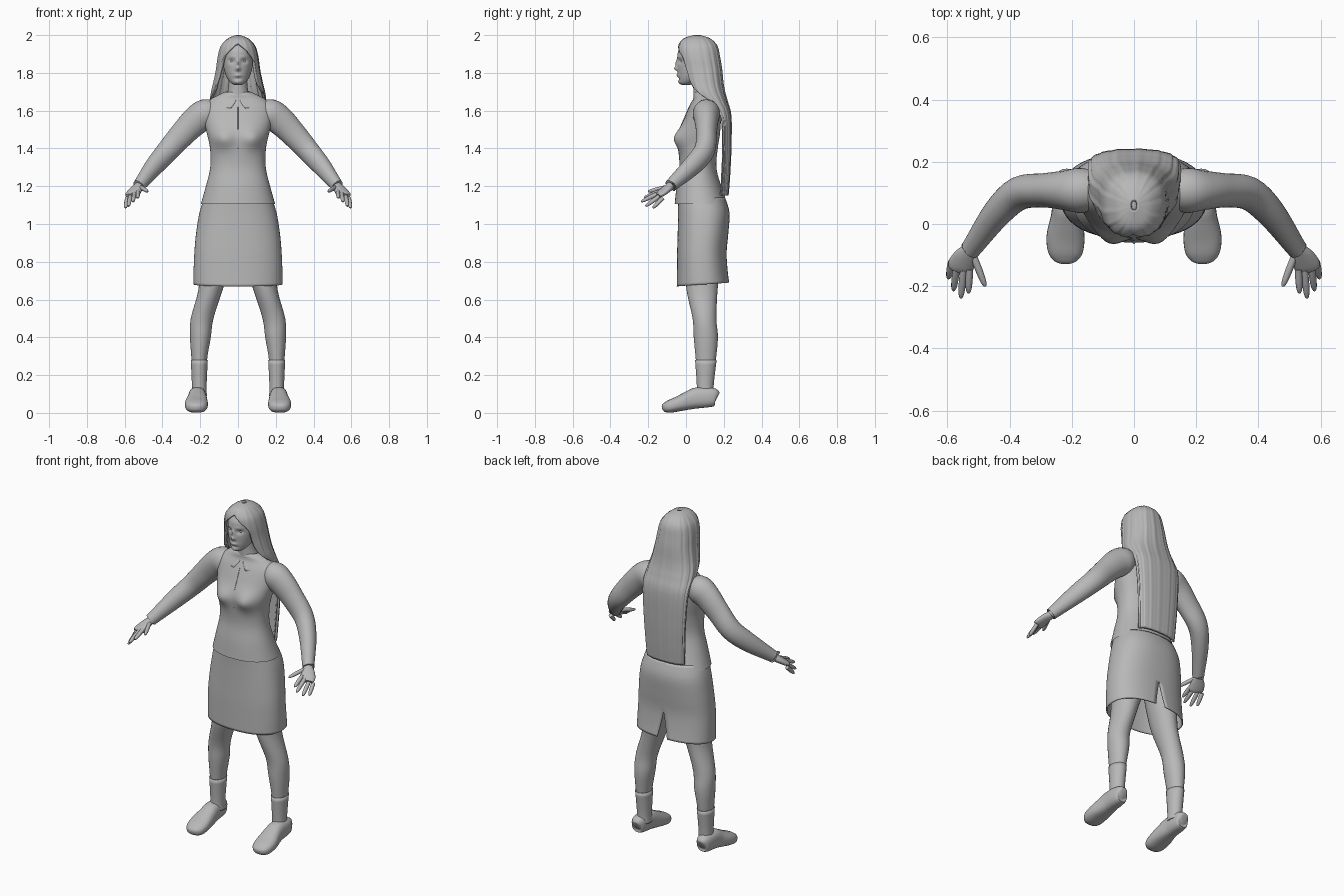
import bpy, bmesh, math
from mathutils import Vector

grey = bpy.data.materials.new("plain grey")
grey.diffuse_color = (0.48, 0.48, 0.48, 1)


def spow(v, p):
    return math.copysign(abs(v) ** p, v)


def smooth_rows(rows, n):
    """Catmull-Rom resampling of a list of rows, n steps per span."""
    out, last = [], len(rows) - 1
    for i in range(last):
        a, b, c, d = (rows[min(max(k, 0), last)] for k in (i - 1, i, i + 1, i + 2))
        for s in range(n):
            t = s / n
            out.append([0.5 * (2 * q + (r - p) * t + (2 * p - 5 * q + 4 * r - u) * t * t
                               + (3 * q - p - 3 * r + u) * t ** 3)
                        for p, q, r, u in zip(a, b, c, d)])
    return out + [list(rows[-1])]


def finish(name, bm, mirror=False, thick=0, angle=50):
    me = bpy.data.meshes.new(name)
    bm.to_mesh(me)
    bm.free()
    me.materials.append(grey)
    ob = bpy.data.objects.new(name, me)
    bpy.context.collection.objects.link(ob)
    bpy.ops.object.select_all(action='DESELECT')
    ob.select_set(True)
    bpy.context.view_layer.objects.active = ob
    bpy.ops.object.shade_smooth_by_angle(angle=math.radians(angle))
    if thick:
        m = ob.modifiers.new("thickness", 'SOLIDIFY')
        m.thickness, m.offset = thick, -1
    if mirror:
        ob.modifiers.new("mirror", 'MIRROR')
    return ob


def shell(name, rows, seg=48, n=4, p=1.0, side=1, cap=False, ripple=0, warp=None, **kw):
    """Stacked rings, top to bottom: z, cx, cy, rx, ry, half opening angle, front drop.
    side=1 puts the opening at the front, -1 at the back."""
    bm = bmesh.new()
    grid = []
    for z, cx, cy, rx, ry, a0, drop in smooth_rows([tuple(r) + (0,) * (7 - len(r)) for r in rows], n):
        a0 = max(a0, 0)
        ring = []
        for j in range(seg + 1):
            a = a0 + (2 * math.pi - 2 * a0) * j / seg
            k = 1 + ripple * (math.sin(17 * a) + 0.6 * math.sin(31 * a + 1))
            co = Vector((cx + side * rx * k * spow(math.sin(a), p),
                         cy - side * ry * k * spow(math.cos(a), p),
                         z - drop * (1 + side * math.cos(a)) / 2))
            if warp:
                warp(co, cy)
            ring.append(bm.verts.new(co))
        grid.append(ring)
    for r, s in zip(grid, grid[1:]):
        for j in range(seg):
            bm.faces.new((r[j], s[j], s[j + 1], r[j + 1]))
    bmesh.ops.remove_doubles(bm, verts=bm.verts, dist=1e-5)
    if cap:
        bmesh.ops.holes_fill(bm, edges=bm.edges, sides=0)
        bmesh.ops.recalc_face_normals(bm, faces=bm.faces)
    return finish(name, bm, **kw)


def tube(name, pts, seg=16, n=4, p=1.0, mirror=True):
    """Capped tube through points: x, y, z, sideways radius, upward radius."""
    bm = bmesh.new()
    rows = smooth_rows(pts, n)
    cs = [Vector(r[:3]) for r in rows]
    grid = []
    for i, r in enumerate(rows):
        t = (cs[min(i + 1, len(cs) - 1)] - cs[max(i - 1, 0)]).normalized()
        u = t.cross(Vector((0, 0, 1))).normalized()
        v = u.cross(t)
        grid.append([bm.verts.new(cs[i] + u * r[3] * spow(math.cos(a), p) + v * r[4] * spow(math.sin(a), p))
                     for a in (2 * math.pi * j / seg for j in range(seg))])
    for r, s in zip(grid, grid[1:]):
        for j in range(seg):
            k = (j + 1) % seg
            bm.faces.new((r[j], r[k], s[k], s[j]))
    bm.faces.new(grid[0])
    bm.faces.new(grid[-1])
    bmesh.ops.recalc_face_normals(bm, faces=bm.faces)
    return finish(name, bm, mirror=mirror)


def bump(co, x0, z0, sx, sz, h):
    return h * math.exp(-((abs(co.x) - x0) / sx) ** 2 - ((co.z - z0) / sz) ** 2)


# Head with sculpted face
def face(co, cy):
    if co.y < cy:
        co.y += (bump(co, 0, 1.85, .010, .022, -.010) + bump(co, 0, 1.822, .012, .011, -.018)
                 + bump(co, .033, 1.862, .017, .012, .011) + bump(co, .03, 1.885, .022, .008, -.003)
                 + bump(co, 0, 1.787, .02, .008, -.008) + bump(co, 0, 1.769, .02, .006, .004)
                 + bump(co, 0, 1.75, .02, .01, -.005))


shell("head", [(1.985, 0, .06, .015, .02), (1.96, 0, .06, .055, .07), (1.92, 0, .06, .078, .1),
               (1.88, 0, .06, .081, .105), (1.84, 0, .055, .078, .1), (1.80, 0, .045, .069, .088),
               (1.77, 0, .028, .056, .068), (1.747, 0, .006, .037, .04), (1.735, 0, 0, .018, .02)],
      seg=96, n=7, cap=True, warp=face)

# Eyes
bm = bmesh.new()
bmesh.ops.create_uvsphere(bm, u_segments=16, v_segments=10, radius=.012)
bmesh.ops.translate(bm, vec=(.033, -.016, 1.862), verts=bm.verts)
finish("eye", bm, mirror=True)

shell("neck", [(1.80, 0, .085, .05, .05), (1.73, 0, .09, .05, .052), (1.66, 0, .095, .065, .055),
               (1.61, 0, .1, .08, .06)], seg=32, cap=True)

# Long hair: closed crown, open around the face, flat sheet down the back
shell("hair", [(2.0, 0, .06, .012, .016), (1.985, 0, .057, .05, .065), (1.96, 0, .06, .078, .093),
               (1.93, 0, .063, .096, .107, .28), (1.88, 0, .069, .108, .111, .74),
               (1.82, 0, .08, .116, .11, .86), (1.75, 0, .092, .130, .105, .92),
               (1.70, 0, .108, .142, .098, 1.12), (1.65, 0, .140, .148, .08, 1.42),
               (1.57, 0, .185, .148, .055, 1.55), (1.40, 0, .195, .138, .045, 1.57),
               (1.25, 0, .190, .130, .043, 1.57), (1.15, 0, .185, .124, .04, 1.57)],
      seg=96, n=5, p=.85, ripple=.012, thick=.014)


# Jacket body with bust
def bust(co, cy):
    if co.y < cy:
        co.y += bump(co, .08, 1.45, .055, .05, -.032)


jacket = [(1.70, 0, .097, .07, .05), (1.685, 0, .1, .1, .06), (1.66, 0, .105, .145, .068),
          (1.62, 0, .1, .178, .083), (1.56, 0, .088, .182, .097), (1.48, 0, .07, .165, .11),
          (1.40, 0, .064, .148, .104), (1.30, 0, .063, .147, .098), (1.20, 0, .068, .170, .118),
          (1.105, 0, .08, .197, .14)]
shell("jacket", jacket, seg=64, n=5, p=.92, warp=bust)

# Collar and front seam
shell("collar", [(1.712, 0, .097, .078, .058, .12, .05), (1.70, 0, .097, .094, .07, .16, .055),
                 (1.668, 0, .1, .13, .092, .3, .055)], n=3, thick=.006)
seam = [(r[1], r[2] - r[4] - .0005, r[0], .002, .002) for r in jacket[3:7]]
tube("jacket_seam", seam, seg=6, n=3, mirror=False)

# Sleeves
tube("sleeve", [(.10, .108, 1.60, .05, .05), (.165, .108, 1.585, .072, .078), (.22, .108, 1.55, .064, .077),
                (.29, .108, 1.48, .055, .068), (.37, .098, 1.39, .054, .06), (.44, .035, 1.31, .047, .053),
                (.515, -.068, 1.215, .034, .036), (.523, -.078, 1.205, .033, .035)], seg=28)

# Hands
tube("palm", [(.505, -.055, 1.225, .024, .024), (.523, -.08, 1.203, .025, .022), (.54, -.105, 1.183, .037, .02),
              (.557, -.135, 1.16, .042, .017), (.563, -.15, 1.15, .034, .012)], seg=20)
for label, base, tip in (("thumb", (.515, -.105, 1.195), (.478, -.2, 1.172)),
                         ("index_finger", (.528, -.145, 1.172), (.532, -.222, 1.138)),
                         ("middle_finger", (.548, -.148, 1.162), (.556, -.238, 1.118)),
                         ("ring_finger", (.57, -.14, 1.148), (.58, -.214, 1.094)),
                         ("little_finger", (.587, -.122, 1.138), (.596, -.175, 1.085))):
    a, b = Vector(base), Vector(tip)
    tube(label, [(*a.lerp(b, t), r, r) for t, r in ((0, .011), (.45, .0115), (.85, .009), (1, .004))], seg=10, n=3)

# Skirt with a slit at the back
shell("skirt", [(1.14, 0, .082, .178, .125), (1.06, 0, .094, .204, .136), (.95, 0, .090, .222, .134),
                (.85, 0, .084, .231, .131, 0), (.76, 0, .086, .235, .134, .05, .01),
                (.69, 0, .09, .236, .139, .10, .02)],
      seg=72, n=4, p=.85, side=-1, thick=.006)

# Legs and socks
leg = [(.95, .10, .09, .09, .10), (.80, .118, .09, .082, .095), (.65, .146, .085, .064, .082),
       (.50, .19, .098, .060, .063), (.40, .199, .105, .055, .064), (.28, .205, .105, .041, .053),
       (.15, .205, .102, .035, .041), (.09, .205, .102, .036, .042)]
shell("leg", leg, seg=28, cap=True, mirror=True)
shell("sock", [(z, cx, cy, rx + .004, ry + .004) for z, cx, cy, rx, ry in leg[-3:]], seg=28, mirror=True, thick=.004)

# Shoes, profile from heel to toe: y, sole height, top height, half width
tube("shoe", [(.216 + .004 * (y < 0), y, (lo + hi) / 2, w, (hi - lo) / 2) for y, lo, hi, w in (
    (.165, .055, .105, .02), (.155, .038, .128, .036), (.12, .03, .135, .044), (.06, .024, .135, .047),
    (.02, .018, .118, .052), (-.04, .008, .088, .061), (-.09, 0, .066, .056), (-.117, .006, .05, .038),
    (-.127, .016, .036, .015))], seg=28, p=.8)
